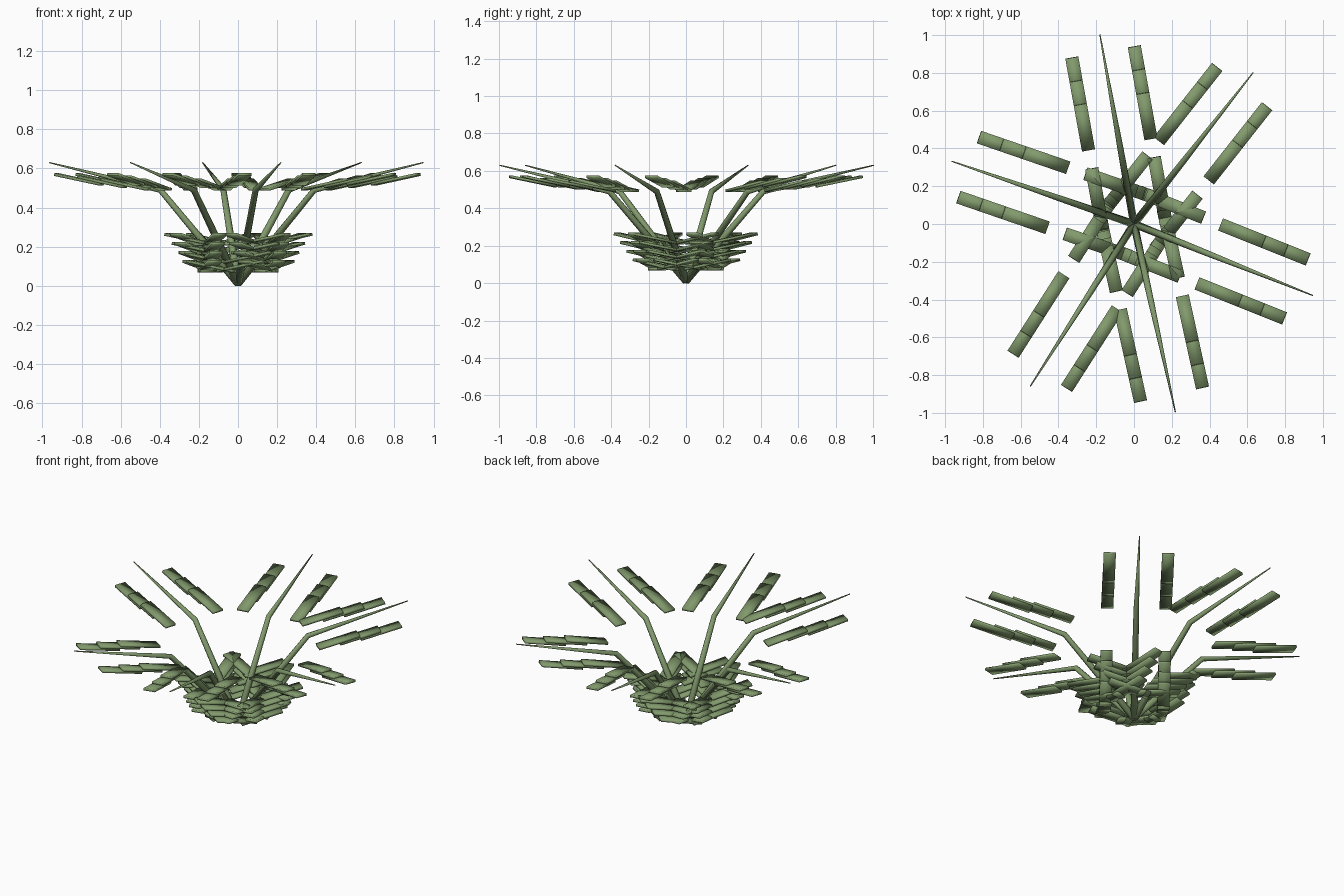
import bpy, bmesh, math
from mathutils import Vector, Matrix

cube = bpy.data.objects.get("Cube")
if cube:
    bpy.data.objects.remove(cube, do_unlink=True)

green = bpy.data.materials.new("leaf_green")
green.use_nodes = True
colour = (0.22, 0.32, 0.15, 1)
green.diffuse_color = colour
green.node_tree.nodes["Principled BSDF"].inputs["Base Color"].default_value = colour

FROND_ANGLES = [51.8, 100.2, 161.0, 237.4, 282.4, 338.2]
# Stem profile: distance out, height, radius
STEM = [(0, 0.012, 0.021), (0.42, 0.49, 0.016), (1.02, 0.63, 0.003)]
LEAF_SIZE = (0.25, 0.07, 0.014)
LEAF_TILT = math.radians(11.5)
SIDE_OFFSET = 0.168


def finish(bm, name, angle):
    """Turn a mesh built along +x into a green object facing the given way."""
    mesh = bpy.data.meshes.new(name)
    bmesh.ops.recalc_face_normals(bm, faces=bm.faces)
    for face in bm.faces:
        face.smooth = True
    bm.to_mesh(mesh)
    bm.free()
    mesh.materials.append(green)
    obj = bpy.data.objects.new(name, mesh)
    obj.rotation_euler.z = math.radians(angle)
    bpy.context.collection.objects.link(obj)


def build_stem(angle, sides=8):
    """Bent stem that tapers to a fine tip."""
    bm = bmesh.new()
    points = [Vector((r, 0, z)) for r, z, _ in STEM]
    rings = []
    for i, p in enumerate(points):
        before = (p - points[max(i - 1, 0)]).normalized()
        after = (points[min(i + 1, len(points) - 1)] - p).normalized()
        along = (before + after).normalized()
        side = Vector((0, 1, 0))
        up = along.cross(side)
        ring = []
        for k in range(sides):
            a = math.tau * k / sides
            ring.append(bm.verts.new(p + STEM[i][2] * (side * math.cos(a) + up * math.sin(a))))
        rings.append(ring)
    for low, high in zip(rings, rings[1:]):
        for k in range(sides):
            n = (k + 1) % sides
            bm.faces.new((low[k], low[n], high[n], high[k]))
    bm.faces.new(rings[0])
    bm.faces.new(rings[-1])
    finish(bm, "stem", angle)


def build_leaves(name, angle, centres):
    """Overlapping tilted plates in a row on both sides of a stem."""
    bm = bmesh.new()
    tilt = Matrix.Rotation(-LEAF_TILT, 4, "Y")
    size = Matrix.Diagonal((*LEAF_SIZE, 1))
    for side in (-1, 1):
        for r, z in centres:
            place = Matrix.Translation((r, side * SIDE_OFFSET, z))
            bmesh.ops.create_cube(bm, size=1, matrix=place @ tilt @ size)
    finish(bm, name, angle)


# Leaf centres along the lower and upper parts of each stem
lower = [(0.086 + 0.04 * i, 0.10 + 0.046 * i) for i in range(4)]
upper = [(0.55 + 0.126 * i, 0.518 + 0.013 * i) for i in range(3)]

for angle in FROND_ANGLES:
    build_stem(angle)
    build_leaves("lower_leaves", angle, lower)
    build_leaves("upper_leaves", angle, upper)
